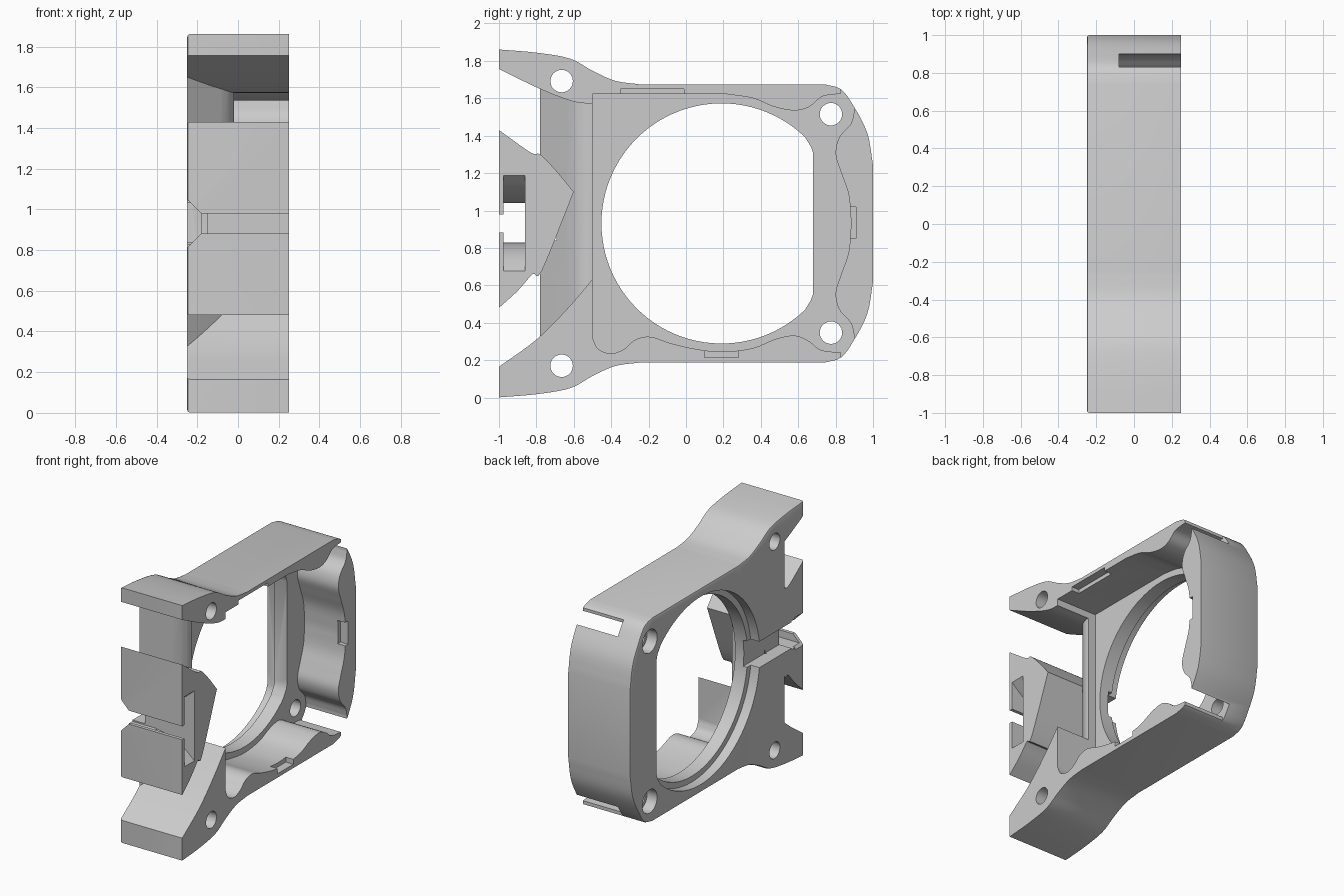
import bpy, bmesh, math
from mathutils import Vector

cube = bpy.data.objects.get("Cube")
if cube:
    bpy.data.objects.remove(cube, do_unlink=True)

MID = 0.931  # height of the symmetry plane

grey = bpy.data.materials.new("plain grey")
grey.use_nodes = True
grey.diffuse_color = (0.6, 0.6, 0.6, 1)
grey.node_tree.nodes["Principled BSDF"].inputs["Base Color"].default_value = grey.diffuse_color


def spline(pts, steps=5):
    """Smooth curve through the points."""
    p = [Vector(q) for q in pts]
    p = [2 * p[0] - p[1]] + p + [2 * p[-1] - p[-2]]
    out = []
    for a, b, c, d in zip(p, p[1:], p[2:], p[3:]):
        for i in range(steps):
            t = i / steps
            out.append(b + (c - a) * t / 2 + (2 * a - 5 * b + 4 * c - d) * t * t / 2
                       + (3 * b - a - 3 * c + d) * t ** 3 / 2)
    return out + [p[-2]]


def flip(pts):
    return [(a, 2 * MID - b) for a, b in reversed(pts)]


def circle(cy, cz, r, n=32):
    return [(cy + r * math.cos(2 * math.pi * i / n), cz + r * math.sin(2 * math.pi * i / n))
            for i in range(n)]


def rect(a0, a1, b0, b1):
    return [(a0, b0), (a1, b0), (a1, b1), (a0, b1)]


def prism(name, pts, lo, hi, axis="x", chamfer=None):
    """Closed prism from a profile; chamfer picks edges on the low face."""
    put = {"x": lambda a, b, h: (h, a, b), "y": lambda a, b, h: (a, h, b),
           "z": lambda a, b, h: (a, b, h)}[axis]
    bm = bmesh.new()
    low = [bm.verts.new(put(q[0], q[1], lo)) for q in pts]
    high = [bm.verts.new(put(q[0], q[1], hi)) for q in pts]
    cap = bm.faces.new(low)
    bm.faces.new(high[::-1])
    for i in range(len(pts)):
        bm.faces.new((low[i], low[i - 1], high[i - 1], high[i]))
    bmesh.ops.recalc_face_normals(bm, faces=bm.faces)
    if chamfer:
        pick = [e for e in cap.edges if chamfer((e.verts[0].co + e.verts[1].co) / 2)]
        bmesh.ops.bevel(bm, geom=pick, offset=0.014, segments=2, profile=0.5,
                        affect="EDGES", clamp_overlap=True)
    bmesh.ops.triangulate(bm, faces=[f for f in bm.faces if len(f.verts) > 4])
    mesh = bpy.data.meshes.new(name)
    bm.to_mesh(mesh)
    bm.free()
    mesh.materials.append(grey)
    ob = bpy.data.objects.new(name, mesh)
    bpy.context.collection.objects.link(ob)
    return ob


def combine(target, tool, op="DIFFERENCE"):
    mod = target.modifiers.new("combine", "BOOLEAN")
    mod.operation, mod.solver, mod.object = op, "EXACT", tool
    mod.use_hole_tolerant = True
    bpy.context.view_layer.objects.active = target
    bpy.ops.object.modifier_apply(modifier=mod.name)
    bpy.data.objects.remove(tool, do_unlink=True)


# Frame outline: arms at the front, rounded back
arm = spline([(-1, 0.001), (-0.8, 0.018), (-0.62, 0.05), (-0.5, 0.115),
              (-0.38, 0.168), (-0.25, 0.187)])
corner = spline([(0.74, 0.187), (0.83, 0.215), (0.9, 0.31), (0.97, 0.45), (1, 0.62)], 4)
upper = spline([(-1, 1.757), (-0.78, 1.65), (-0.6, 1.582), (-0.49, 1.572)])
lower = spline([(-0.49, 0.645), (-0.63, 0.48), (-0.8, 0.31), (-1, 0.165)])
outline = arm + corner + flip(corner) + flip(arm) + upper + lower
frame = prism("frame", outline, -0.25, 0.25, chamfer=lambda c: c.y > 0.7 or c.y < -0.99
              or abs(c.z - MID) > 0.7 + 0.3 * max(0, -0.5 - c.y))

# Sloped wall joining the arms, rounded into its lip
slope = [(-0.25, -0.78), (-0.08, -0.63), (-0.045, -0.59), (-0.025, -0.55), (-0.02, -0.52),
         (-0.02, -0.4), (-0.25, -0.4)]
combine(frame, prism("sloped_wall", slope, 0.2, 1.68, "z"), "UNION")

# Pointed front block
block_top = spline([(-0.6, 1.1), (-0.7, 1.22), (-0.78, 1.3), (-0.83, 1.31), (-1, 1.43)])
block_low = spline([(-1, 0.48), (-0.9, 0.57), (-0.82, 0.66), (-0.77, 0.68), (-0.6, 1.1)], 4)
combine(frame, prism("front_block", block_top + block_low[:-1], -0.25, 0.25,
                     chamfer=lambda c: c.y < -0.99), "UNION")

# Cavity with wavy walls, open through the two back corners
low_wall = spline([(-0.5, 0.32), (-0.47, 0.26), (-0.4, 0.235), (-0.33, 0.26), (-0.27, 0.31),
                   (-0.19, 0.325), (-0.08, 0.29), (0.05, 0.26), (0.2, 0.245), (0.36, 0.265),
                   (0.47, 0.31), (0.58, 0.332), (0.66, 0.3), (0.72, 0.255), (0.83, 0.24)], 4)
back_wall = spline([(0.9, 0.33), (0.88, 0.4), (0.82, 0.47), (0.8, 0.56), (0.83, 0.66),
                    (0.87, 0.78), (0.883, MID)])
top_wall = spline([(0.83, 1.625), (0.73, 1.61), (0.66, 1.555), (0.58, 1.535), (0.47, 1.555),
                   (0.36, 1.6), (0.22, 1.622)])
gap = [(0.83, 0.1), (0.9, 0.1)]
cavity = (low_wall + gap + back_wall + flip(back_wall)[1:] + flip(gap) + top_wall
          + [(-0.5, 1.622)])
combine(frame, prism("cavity", cavity, -0.08, 0.4))


# Large round opening with a flat back side and a shallow rebate
def opening(r, flat):
    side = math.acos(flat / r)
    arc = [side + 0.1 + (2 * math.pi - 2 * side - 0.2) * i / 72 for i in range(73)]
    pts = [(0.19 + r * math.cos(t), MID + r * math.sin(t)) for t in arc]
    end = MID - r * math.sin(side)
    ease = [(0.178 + flat, end + 0.005), (0.19 + flat, end + 0.04)]
    return pts + ease + flip(ease)


combine(frame, prism("opening", opening(0.642, 0.49), -0.4, 0.1))
combine(frame, prism("rebate", opening(0.685, 0.505), -0.4, -0.18))

# Screw holes, the back pair counterbored
for z in (0.17, 2 * MID - 0.17):
    combine(frame, prism("front_screw_hole", circle(-0.665, z, 0.06), -0.4, 0.4))
for z in (0.347, 2 * MID - 0.347):
    combine(frame, prism("back_screw_hole", circle(0.775, z, 0.06), -0.4, 0.1))
    combine(frame, prism("counterbore", circle(0.775, z, 0.085), -0.4, -0.17))

# Latch notches in the rims of the walls
for a0, a1, b0, b1 in ((-0.35, -0.01, 1.6, 1.65), (0.1, 0.28, 0.215, 0.27),
                       (0.86, 0.91, 0.85, 1.02)):
    combine(frame, prism("notch", rect(a0, a1, b0, b1), 0.19, 0.3))

# Cable slot: window, flared funnel, front slit and side channel
combine(frame, prism("window", rect(-0.975, -0.86, 0.83, 1.04), -0.4, 0.4))
flare = spline([(-0.05, 1.035), (0.06, 1.06), (0.16, 1.11), (0.26, 1.195)])
combine(frame, prism("funnel", flare + flip(flare), -0.975, -0.86, "y"))
slit = [(-0.26, 1.06), (-0.18, 0.98), (0.4, 0.98)]
combine(frame, prism("slit", slit + flip(slit), -1.1, -0.9, "y"))
combine(frame, prism("channel", rect(-0.9, -0.3, 0.84, 1.03), -0.4, -0.15))

# Smooth curved walls, keep crisp edges
bpy.ops.object.select_all(action="DESELECT")
frame.select_set(True)
bpy.context.view_layer.objects.active = frame
bpy.ops.object.shade_smooth_by_angle(angle=math.radians(30))
